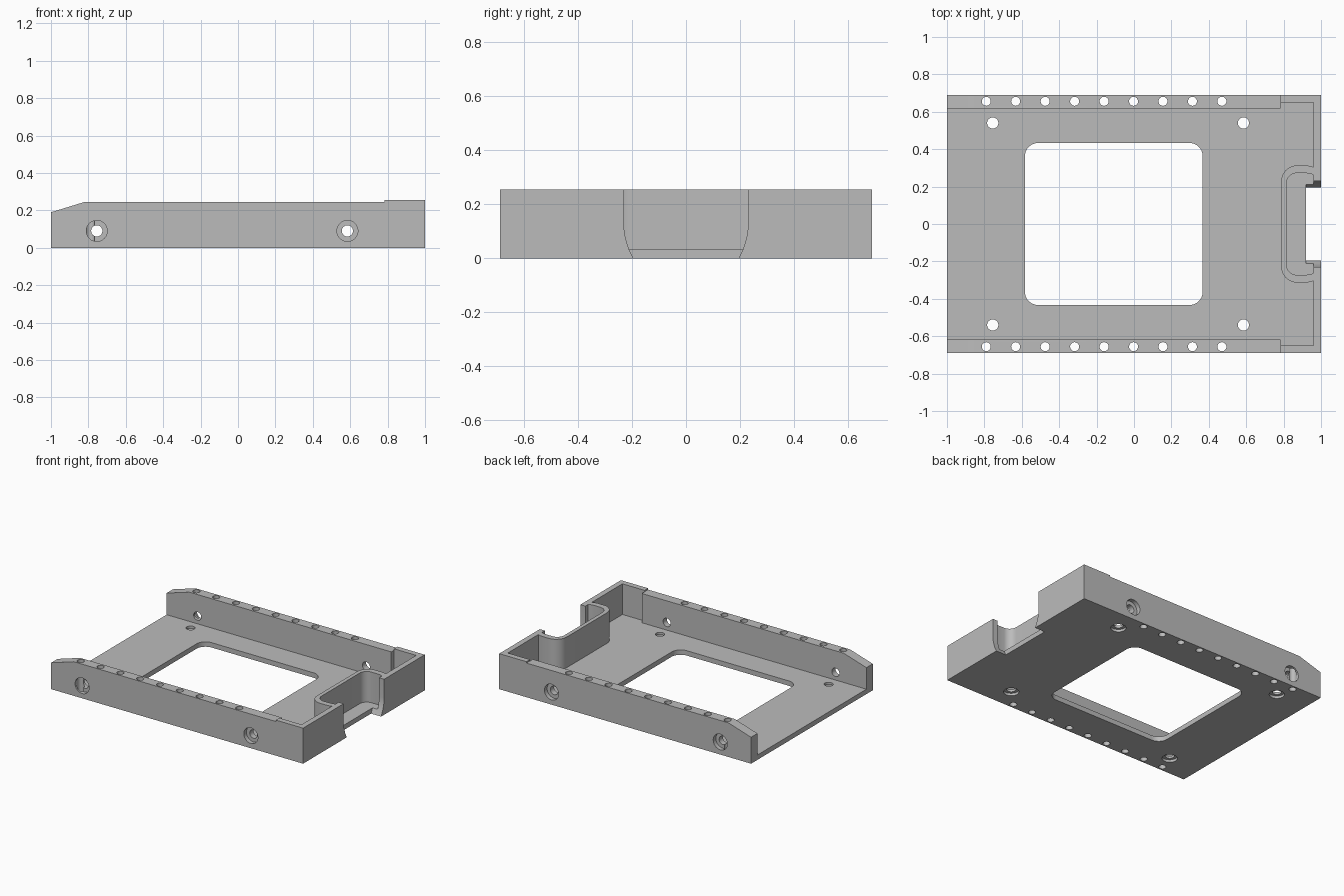
import bpy
import bmesh
from math import sin, cos, radians
from mathutils import Vector, Matrix

cube = bpy.data.objects.get("Cube")
if cube:
    bpy.data.objects.remove(cube, do_unlink=True)

# Overall proportions
HALF_Y, HEIGHT, FLOOR = 0.69, 0.255, 0.035
STEP_X, END_X = 0.784, 0.96
SCREW_X = (-0.755, 0.585)
SCREW_Y, SCREW_Z = 0.54, 0.09

grey = bpy.data.materials.new("matte grey")
grey.use_nodes = True
grey.diffuse_color = (0.5, 0.5, 0.5, 1)
grey.node_tree.nodes["Principled BSDF"].inputs["Base Color"].default_value = (0.5, 0.5, 0.5, 1)


def make_object(name, bm):
    bmesh.ops.recalc_face_normals(bm, faces=bm.faces)
    mesh = bpy.data.meshes.new(name)
    bm.to_mesh(mesh)
    bm.free()
    mesh.materials.append(grey)
    obj = bpy.data.objects.new(name, mesh)
    bpy.context.collection.objects.link(obj)
    return obj


def prism(name, points, axis, low, high):
    """Extrude a 2D outline along an axis between two positions."""
    def place(p, d):
        return {"x": (d, p[0], p[1]), "y": (p[0], d, p[1]), "z": (p[0], p[1], d)}[axis]
    bm = bmesh.new()
    face = bm.faces.new([bm.verts.new(place(p, low)) for p in points])
    ext = bmesh.ops.extrude_face_region(bm, geom=[face])
    verts = [v for v in ext["geom"] if isinstance(v, bmesh.types.BMVert)]
    bmesh.ops.translate(bm, verts=verts, vec=Vector(place((0, 0), high - low)))
    return make_object(name, bm)


def cylinders(name, items):
    """Join separate cylinders: (centre, axis, radius, length)."""
    bm = bmesh.new()
    for centre, axis, radius, length in items:
        turn = Matrix.Rotation(radians(90), 4, "X") if axis == "y" else Matrix()
        bmesh.ops.create_cone(bm, cap_ends=True, segments=32, radius1=radius, radius2=radius,
                              depth=length, matrix=Matrix.Translation(centre) @ turn)
    return make_object(name, bm)


def arc(cx, cy, r, start, end, n=10):
    angles = [radians(start + (end - start) * i / n) for i in range(n + 1)]
    return [(cx + r * cos(a), cy + r * sin(a)) for a in angles]


def mirror_y(half):
    return half + [(x, -y) for x, y in reversed(half)]


def cut(body, cutter):
    cutter.hide_render = True
    mod = body.modifiers.new("cut", "BOOLEAN")
    mod.operation, mod.solver, mod.object = "DIFFERENCE", "EXACT", cutter
    bpy.ops.object.modifier_apply(modifier=mod.name)
    bpy.data.objects.remove(cutter, do_unlink=True)


# Solid block for the tray
body = prism("mounting_tray", mirror_y([(-1, HALF_Y), (1, HALF_Y)]), "z", 0, HEIGHT)
bpy.context.view_layer.objects.active = body
body.select_set(True)

# Lowered side rails with sloped open ends
cut(body, prism("rail_top_cutter", [(-1.1, 0.159), (-0.82, 0.245), (STEP_X, 0.245),
                                    (STEP_X, 0.4), (-1.1, 0.4)], "y", -1, 1))

# Main cavity, leaving the U-shaped pocket wall at the closed end
cavity = [(-1.1, 0.618), (STEP_X, 0.618), (STEP_X, 0.65), (END_X, 0.65),
          (END_X, 0.303), (0.945, 0.31), (0.92, 0.313)]
cavity += arc(0.872, 0.228, 0.085, 90, 180)
cut(body, prism("cavity_cutter", mirror_y(cavity), "z", FLOOR, 0.5))

# Inside of the pocket
pocket = [(END_X, 0.262), (0.945, 0.269), (0.92, 0.272)] + arc(0.87, 0.217, 0.055, 90, 180)
cut(body, prism("pocket_cutter", mirror_y(pocket), "z", FLOOR, 0.5))

# Opening in the end wall, narrowing towards the bottom
side = [(0.18, -0.05), (0.195, 0), (0.212, 0.035), (0.222, 0.067), (0.228, 0.095),
        (0.23, 0.12), (0.23, 0.5)]
opening = side + [(-y, z) for y, z in reversed(side)]
cut(body, prism("opening_cutter", opening, "x", 0.92, 1.1))

# Rounded window in the floor
r, x0, x1, wy = 0.07, -0.583, 0.367, 0.433
window = arc(x1 - r, wy - r, r, 0, 90) + arc(x0 + r, wy - r, r, 90, 180)
cut(body, prism("window_cutter", mirror_y(window), "z", -0.1, 0.1))

# Rows of rail holes and floor screw holes
vertical = [((-0.79 + 0.1575 * i, s * 0.656, 0.1), "z", 0.024, 0.6)
            for i in range(9) for s in (-1, 1)]
vertical += [((x, s * SCREW_Y, 0), "z", 0.03, 0.2) for x in SCREW_X for s in (-1, 1)]
cut(body, cylinders("vertical_hole_cutter", vertical))

# Screw holes through the side rails
cut(body, cylinders("side_hole_cutter", [((x, 0, SCREW_Z), "y", 0.03, 2) for x in SCREW_X]))

# Counterbores on the outside of the rails and under the floor
bores = []
for x in SCREW_X:
    for s in (-1, 1):
        bores.append(((x, s * HALF_Y, SCREW_Z), "y", 0.056, 0.06))
        bores.append(((x, s * SCREW_Y, 0), "z", 0.05, 0.036))
cut(body, cylinders("counterbore_cutter", bores))

bpy.ops.object.shade_smooth_by_angle(angle=radians(30))
